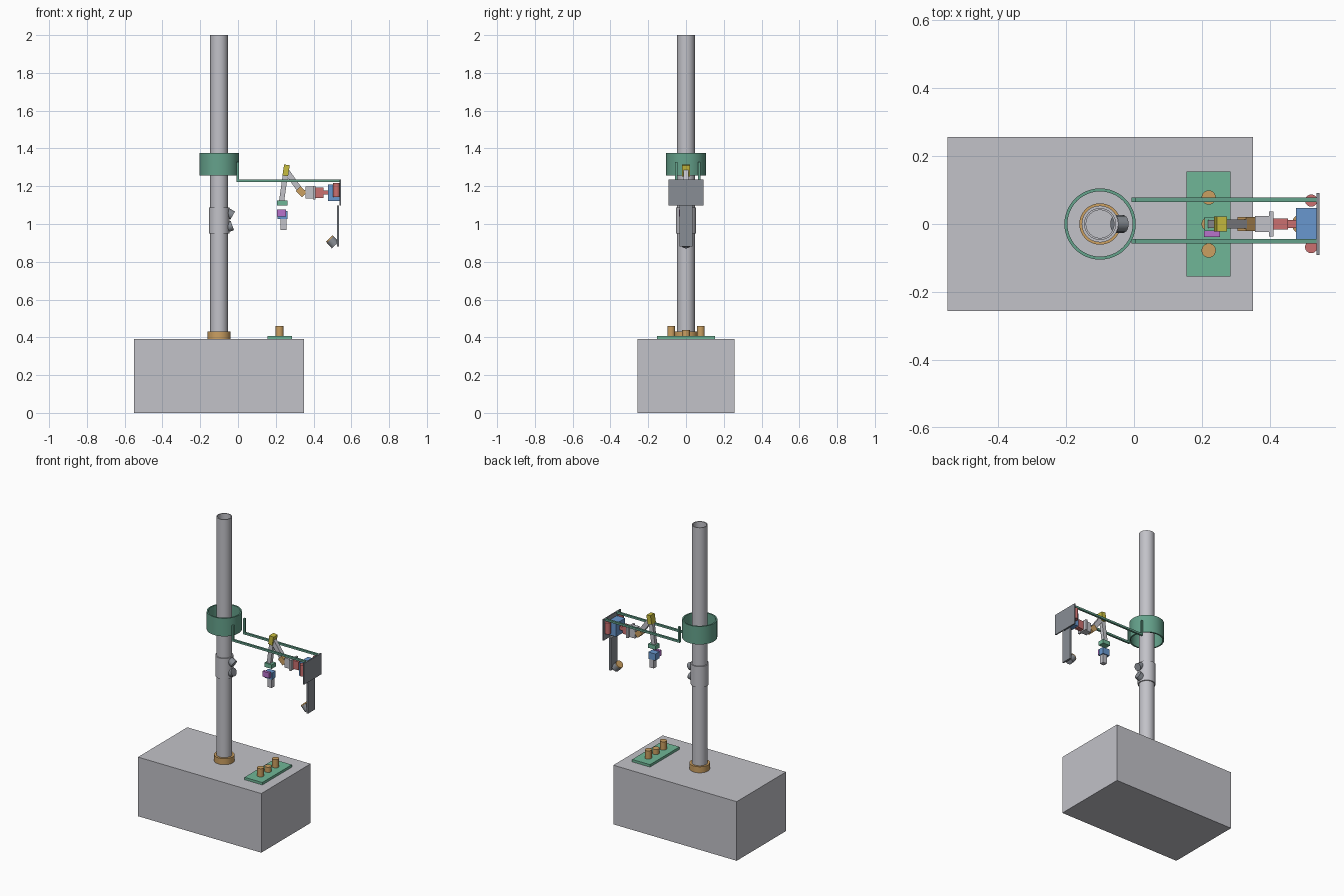
import bpy
import bmesh
import math
from mathutils import Vector

cube = bpy.data.objects.get("Cube")
if cube:
    bpy.data.objects.remove(cube, do_unlink=True)


def material(name, red, green, blue):
    mat = bpy.data.materials.new(name)
    mat.use_nodes = True
    colour = (red, green, blue, 1)
    mat.diffuse_color = colour
    mat.node_tree.nodes["Principled BSDF"].inputs["Base Color"].default_value = colour
    return mat


grey = material("light grey", 0.54, 0.54, 0.58)
dark = material("dark grey", 0.25, 0.27, 0.3)
collar_green = material("deep green", 0.13, 0.36, 0.26)
board_green = material("board green", 0.16, 0.47, 0.31)
gold = material("brass", 0.6, 0.35, 0.12)
blue = material("blue", 0.14, 0.31, 0.62)
red = material("red", 0.6, 0.16, 0.16)
yellow = material("yellow", 0.58, 0.51, 0.05)
purple = material("purple", 0.48, 0.17, 0.6)


def finish(name, bm, mat, smooth=False):
    bmesh.ops.recalc_face_normals(bm, faces=bm.faces[:])
    mesh = bpy.data.meshes.new(name)
    bm.to_mesh(mesh)
    bm.free()
    mesh.materials.append(mat)
    obj = bpy.data.objects.new(name, mesh)
    bpy.context.collection.objects.link(obj)
    if smooth:
        bpy.ops.object.select_all(action='DESELECT')
        obj.select_set(True)
        bpy.context.view_layer.objects.active = obj
        bpy.ops.object.shade_smooth_by_angle(angle=math.radians(35))
    return obj


def box(name, mat, x, y, z):
    """Box from (low, high) ranges on each axis."""
    bm = bmesh.new()
    bmesh.ops.create_cube(bm, size=1)
    for v in bm.verts:
        v.co = [r[0] + (c + 0.5) * (r[1] - r[0]) for c, r in zip(v.co, (x, y, z))]
    return finish(name, bm, mat)


def beam(name, mat, start, end, thick, half_width):
    """Slanted bar between two (x, z) points."""
    a, b = Vector((start[0], 0, start[1])), Vector((end[0], 0, end[1]))
    along = (b - a).normalized()
    side = along.cross(Vector((0, 1, 0)))
    bm = bmesh.new()
    bmesh.ops.create_cube(bm, size=1)
    for v in bm.verts:
        c = v.co.copy()
        v.co = a.lerp(b, c.z + 0.5) + side * c.x * thick
        v.co.y = c.y * 2 * half_width
    return finish(name, bm, mat)


def cylinder(name, mat, start, end, radius):
    a, b = Vector(start), Vector(end)
    bm = bmesh.new()
    bmesh.ops.create_cone(bm, cap_ends=True, segments=32, radius1=radius,
                          radius2=radius, depth=(b - a).length)
    turn = (b - a).to_track_quat('Z', 'Y').to_matrix()
    for v in bm.verts:
        v.co = turn @ v.co + (a + b) / 2
    return finish(name, bm, mat, True)


def tube(name, mat, outer, inner, low, high):
    """Hollow ring around the mast axis."""
    bm = bmesh.new()
    corners = [(outer, low), (outer, high), (inner, high), (inner, low)]
    verts = [bm.verts.new((mast_x + r, 0, z)) for r, z in corners]
    edges = [bm.edges.new((verts[i], verts[i - 1])) for i in range(4)]
    bmesh.ops.spin(bm, geom=verts + edges, cent=(mast_x, 0, 0), axis=(0, 0, 1),
                   angle=math.tau, steps=48)
    bmesh.ops.remove_doubles(bm, verts=bm.verts[:], dist=0.0001)
    return finish(name, bm, mat, True)


mast_x = -0.1
base_top = 0.39

# Base and mast
box("base", grey, (-0.55, 0.35), (-0.257, 0.257), (0, base_top))
tube("mast", grey, 0.047, 0.041, base_top, 2)
tube("mast_foot", gold, 0.061, 0.047, base_top, 0.43)
tube("mast_sleeve", grey, 0.054, 0.047, 0.95, 1.087)
tube("collar", collar_green, 0.105, 0.096, 1.257, 1.376)

# Sensors on the sleeve
cylinder("upper_sensor", dark, (-0.058, 0, 1.062), (-0.028, 0, 1.045), 0.024)
cylinder("lower_sensor", dark, (-0.058, 0, 0.982), (-0.03, 0, 0.992), 0.026)

# Control board with three knobs
board_top = 0.406
box("board", board_green, (0.155, 0.285), (-0.154, 0.154), (base_top, board_top))
for name, y, top in (("right", -0.078, 0.46), ("middle", 0, 0.44), ("left", 0.078, 0.46)):
    cylinder(name + "_knob", gold, (0.22, y, board_top), (0.22, y, top), 0.021)

# Rails hanging from the collar
for name, y in (("right", -0.051), ("left", 0.071)):
    span = (y - 0.0065, y + 0.0065)
    box(name + "_rail", collar_green, (-0.007, 0.538), span, (1.223, 1.236))
    box(name + "_rail_post", collar_green, (-0.007, 0.005), span, (1.223, 1.327))

# End plate, hanging strip and camera
box("end_plate", dark, (0.538, 0.546), (-0.092, 0.092), (1.097, 1.236))
box("camera_strip", dark, (0.524, 0.536), (-0.035, 0.035), (0.882, 1.097))
cylinder("camera", dark, (0.515, 0, 0.888), (0.488, 0, 0.918), 0.025)
cylinder("camera_lens", gold, (0.488, 0, 0.918), (0.483, 0, 0.923), 0.025)

# Shoulder drive
box("shoulder_block", blue, (0.477, 0.538), (-0.047, 0.047), (1.122, 1.21))
for name, y in (("right", -0.068), ("left", 0.069)):
    cylinder(name + "_motor", red, (0.522, y, 1.143), (0.522, y, 1.217), 0.018)
box("shoulder_joint", red, (0.41, 0.453), (-0.016, 0.016), (1.138, 1.194))
box("shoulder_link", red, (0.453, 0.477), (-0.012, 0.012), (1.155, 1.178))
box("shoulder_flange", grey, (0.398, 0.411), (-0.037, 0.037), (1.13, 1.2))
box("shoulder_housing", grey, (0.357, 0.398), (-0.023, 0.023), (1.134, 1.198))

# Bent arm
beam("upper_joint", gold, (0.352, 1.155), (0.318, 1.188), 0.036, 0.021)
beam("upper_arm", grey, (0.335, 1.17), (0.258, 1.278), 0.03, 0.013)
beam("elbow", yellow, (0.25, 1.255), (0.259, 1.313), 0.03, 0.022)
beam("forearm", grey, (0.252, 1.27), (0.231, 1.122), 0.027, 0.012)

# Wrist and gripper
box("wrist", board_green, (0.207, 0.261), (-0.021, 0.021), (1.098, 1.125))
box("hand_motor", blue, (0.209, 0.261), (-0.02, 0.02), (1.026, 1.07))
box("hand_cover", purple, (0.206, 0.254), (-0.038, -0.02), (1.04, 1.076))
box("gripper", grey, (0.226, 0.256), (-0.014, 0.014), (0.968, 1.026))
